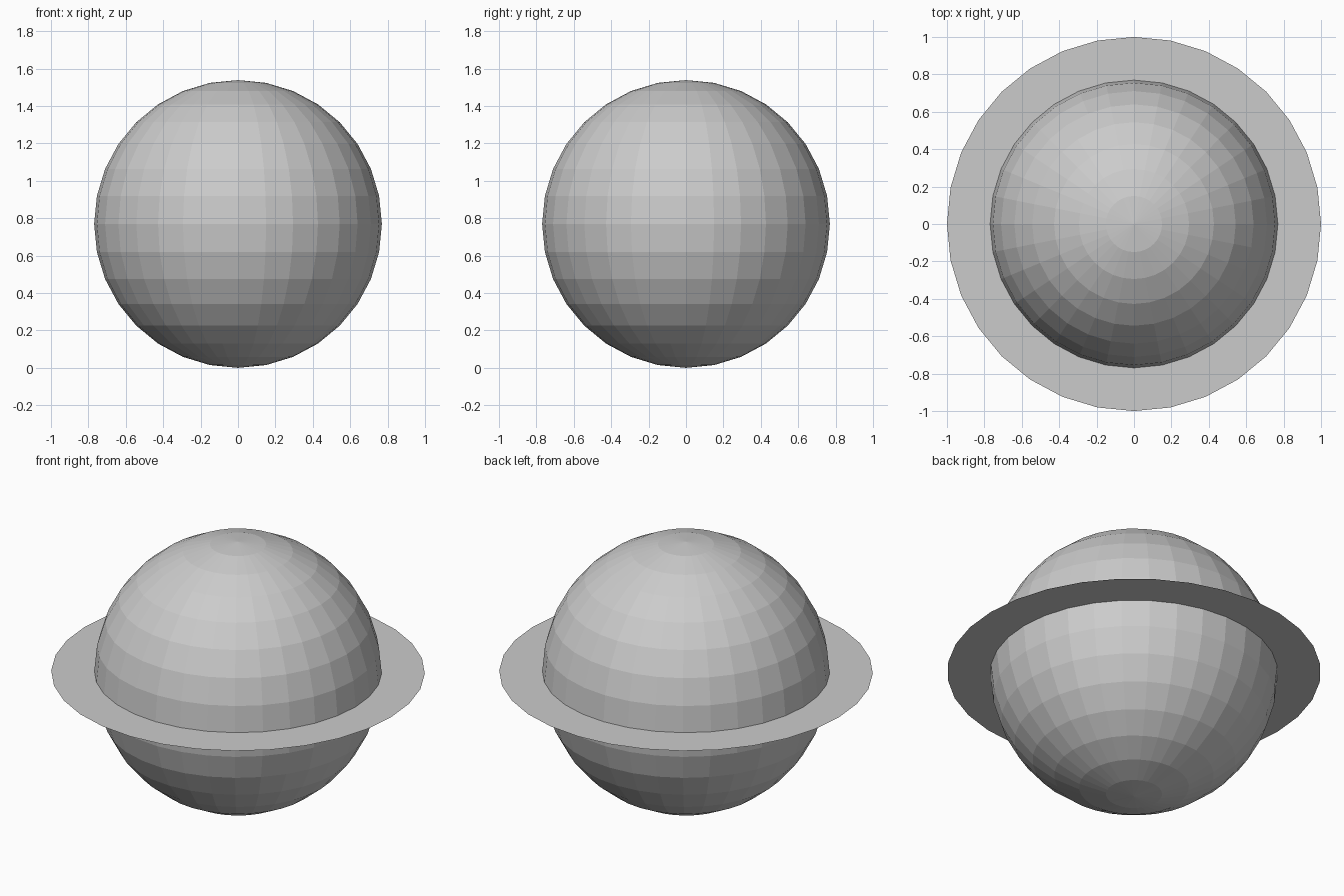
import bpy, bmesh, math

if "Cube" in bpy.data.objects:
    bpy.data.objects.remove(bpy.data.objects["Cube"])

R = 1 / 1.3      # globe radius
OUTER = 1.0      # ring outer radius
SEG = 32

# Globe: faceted sphere standing on z = 0
bpy.ops.mesh.primitive_uv_sphere_add(segments=SEG, ring_count=16, radius=R, location=(0, 0, R))
globe = bpy.context.object
globe.name = "globe"

# Flat ring: equator loop widened outwards, no thickness
bm = bmesh.new()


def loop(radius):
    return [bm.verts.new((radius * math.cos(2 * math.pi * i / SEG),
                          radius * math.sin(2 * math.pi * i / SEG), 0))
            for i in range(SEG)]


inner, outer = loop(R), loop(OUTER)
for i in range(SEG):
    j = (i + 1) % SEG
    bm.faces.new((inner[i], outer[i], outer[j], inner[j]))
mesh = bpy.data.meshes.new("flat_ring")
bm.to_mesh(mesh)
bm.free()
ring = bpy.data.objects.new("flat_ring", mesh)
ring.location.z = R
bpy.context.collection.objects.link(ring)
